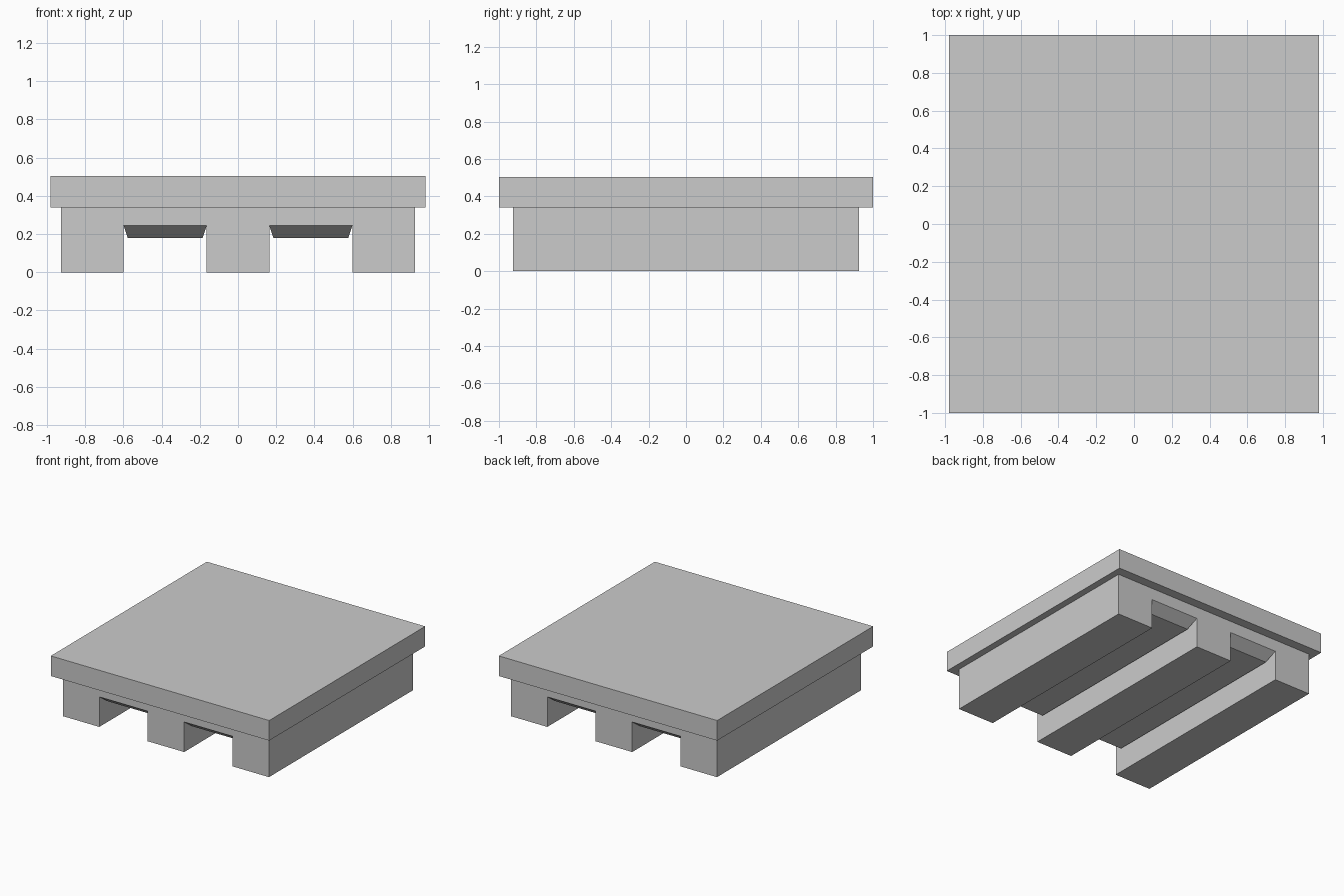
import bpy, bmesh

if "Cube" in bpy.data.objects:
    bpy.data.objects.remove(bpy.data.objects["Cube"])


def finish(name, bm):
    bmesh.ops.recalc_face_normals(bm, faces=bm.faces)
    mesh = bpy.data.meshes.new(name)
    bm.to_mesh(mesh)
    bm.free()
    obj = bpy.data.objects.new(name, mesh)
    bpy.context.collection.objects.link(obj)
    return obj


# Top slab
DECK_Z, TOP_Z = 0.34, 0.503
bm = bmesh.new()
bmesh.ops.create_cube(bm, size=1)
for v in bm.verts:
    v.co.x *= 1.96
    v.co.y *= 2.0
    v.co.z = TOP_Z if v.co.z > 0 else DECK_Z
finish("top_slab", bm)

# Base with three runners: half profile mirrored, then extruded along y
OUTER, CH_OUT, CH_IN, CH_Z, HALF_Y = 0.925, 0.598, 0.164, 0.244, 0.924
half = [(CH_IN, 0), (CH_IN, CH_Z), (CH_OUT, CH_Z), (CH_OUT, 0),
        (OUTER, 0), (OUTER, DECK_Z)]
profile = half + [(-x, z) for x, z in reversed(half)]
bm = bmesh.new()
cap = bm.faces.new([bm.verts.new((x, -HALF_Y, z)) for x, z in profile])
ext = bmesh.ops.extrude_face_region(bm, geom=[cap], use_keep_orig=True)
new_verts = [g for g in ext["geom"] if isinstance(g, bmesh.types.BMVert)]
bmesh.ops.translate(bm, verts=new_verts, vec=(0, 2 * HALF_Y, 0))

# Bevelled panels hanging from both channel ceilings
ceilings = [f for f in bm.faces if all(abs(v.co.z - CH_Z) < 1e-4 for v in f.verts)]
panels = bmesh.ops.extrude_discrete_faces(bm, faces=ceilings)["faces"]
for f in panels:
    cx = f.calc_center_median().x
    for v in f.verts:
        v.co.x += 0.021 if v.co.x < cx else -0.021
        v.co.y += 0.085 if v.co.y < 0 else -0.085
        v.co.z = 0.18
finish("base_with_runners", bm)
